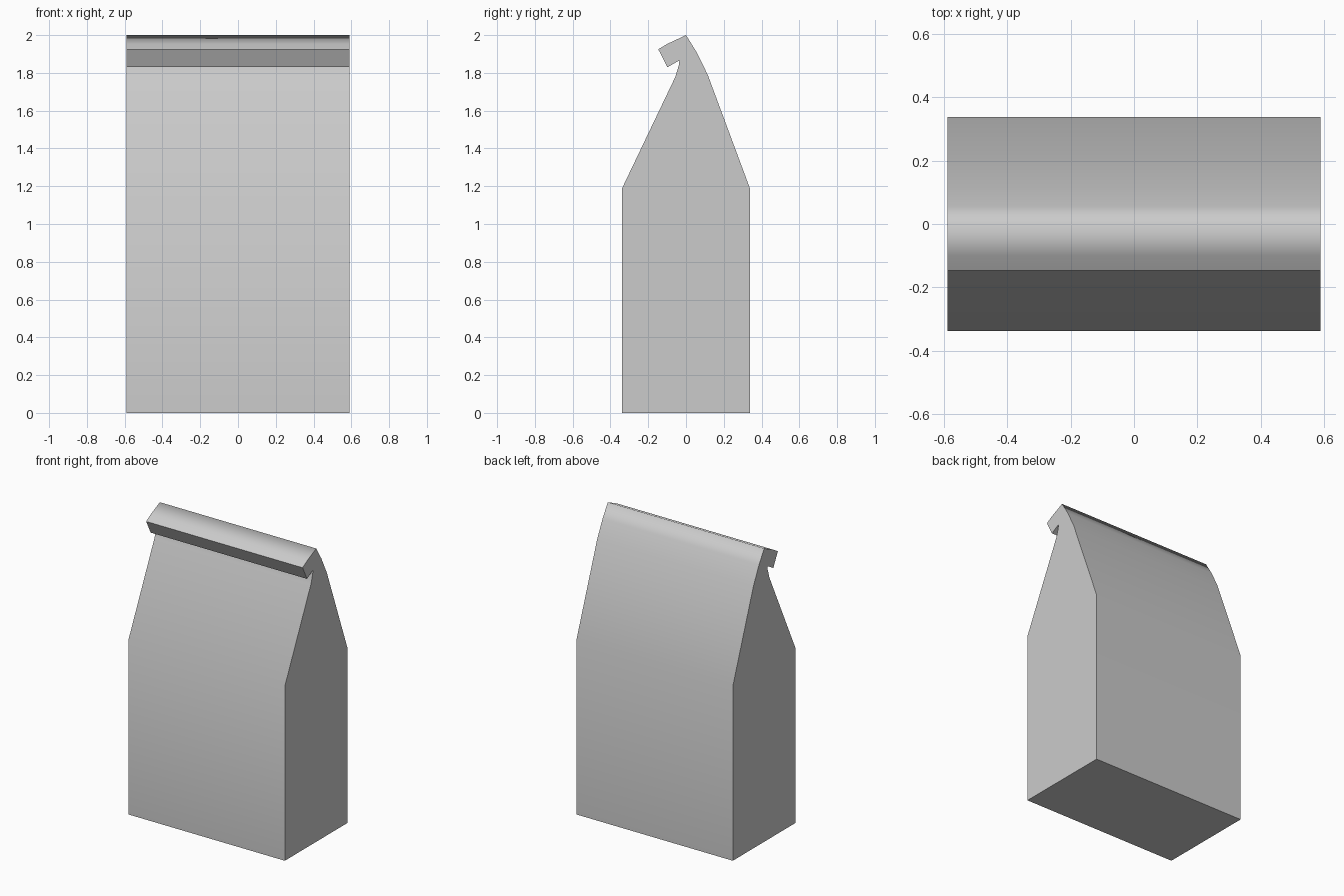
import bpy, bmesh

if "Cube" in bpy.data.objects:
    bpy.data.objects.remove(bpy.data.objects["Cube"])

HALF_WIDTH = 0.59

# Side profile (y, z, sharp crease): pouch body with a folded-over lip at the top
PROFILE = [
    (-0.338, 0.0, True), (0.338, 0.0, True),
    (0.338, 1.19, False), (0.115, 1.79, False), (0.056, 1.91, False),
    (0.0, 2.0, False), (-0.10, 1.953, False), (-0.147, 1.925, True),
    (-0.098, 1.83, True), (-0.035, 1.866, True),
    (-0.038, 1.84, False), (-0.056, 1.78, False), (-0.338, 1.19, False),
]

bm = bmesh.new()
left = [bm.verts.new((-HALF_WIDTH, y, z)) for y, z, _ in PROFILE]
right = [bm.verts.new((HALF_WIDTH, y, z)) for y, z, _ in PROFILE]

# Flat gabled ends
bm.faces.new(left)
bm.faces.new(right)

# Wrapped panels between the ends
n = len(PROFILE)
for i in range(n):
    j = (i + 1) % n
    bm.faces.new((left[i], left[j], right[j], right[i])).smooth = True
bmesh.ops.recalc_face_normals(bm, faces=bm.faces)

# Crisp end outlines and corners, soft bends elsewhere
for e in bm.edges:
    e.smooth = e.verts[0].co.x != e.verts[1].co.x
for a, b, point in zip(left, right, PROFILE):
    bm.edges.get((a, b)).smooth = not point[2]

mesh = bpy.data.meshes.new("folded_bag")
bm.to_mesh(mesh)
bm.free()
bag = bpy.data.objects.new("folded_bag", mesh)
bpy.context.collection.objects.link(bag)
